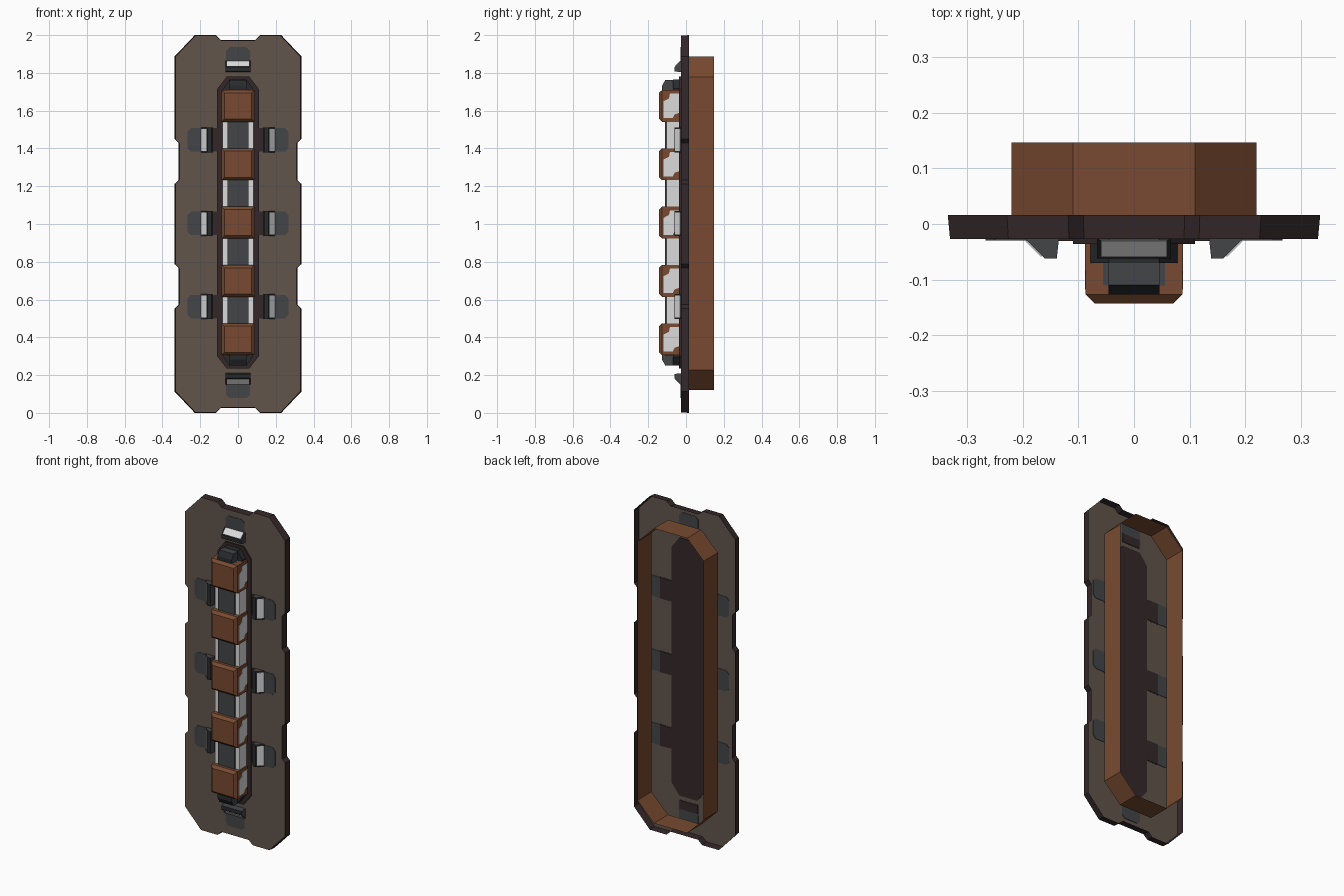
import bpy, bmesh

if "Cube" in bpy.data.objects:
    bpy.data.objects.remove(bpy.data.objects["Cube"])

def mat(name, rgb):
    m = bpy.data.materials.new(name)
    lin = [c / 12.92 if c <= 0.04045 else ((c + 0.055) / 1.055) ** 2.4 for c in rgb]
    m.diffuse_color = (*lin, 1)
    m.use_nodes = True
    m.node_tree.nodes["Principled BSDF"].inputs["Base Color"].default_value = m.diffuse_color
    return m

TAUPE = mat("taupe metal", (0.38, 0.33, 0.295))
DARK = mat("dark purple brown", (0.205, 0.155, 0.16))
BROWN = mat("rust brown", (0.47, 0.29, 0.19))
GRAY = mat("slate gray", (0.265, 0.268, 0.28))
BLACK = mat("charcoal", (0.16, 0.165, 0.175))
WHITE = mat("lamp white", (0.86, 0.86, 0.86))

def loft(name, rings, mats, axis="y", caps=(True, True), rule=None):
    """Join rings [(position, [(u, v)...])...] stacked along an axis."""
    bm = bmesh.new()
    put = {"y": lambda p, u, v: (u, p, v), "x": lambda p, u, v: (p, u, v),
           "z": lambda p, u, v: (u, v, p)}[axis]
    loops = [[bm.verts.new(put(p, u, v)) for u, v in pts] for p, pts in rings]
    n = len(loops[0])
    for a, b in zip(loops, loops[1:]):
        for i in range(n):
            j = (i + 1) % n
            bm.faces.new((a[i], a[j], b[j], b[i]))
    if caps[0]:
        bm.faces.new(loops[0][::-1])
    if caps[1]:
        bm.faces.new(loops[-1])
    bmesh.ops.recalc_face_normals(bm, faces=bm.faces[:])
    if rule:
        for f in bm.faces:
            f.material_index = rule(f)
    me = bpy.data.meshes.new(name)
    bm.to_mesh(me)
    bm.free()
    for m in mats:
        me.materials.append(m)
    ob = bpy.data.objects.new(name, me)
    bpy.context.collection.objects.link(ob)
    return ob

def prism(name, pts, a, b, m, axis="y"):
    return loft(name, [(a, pts), (b, pts)], [m], axis)

def rect(x0, x1, z0, z1):
    return [(x0, z0), (x1, z0), (x1, z1), (x0, z1)]

def octagon(w, z0, z1, cx, cz):
    return [(w, z0 + cz), (w, z1 - cz), (w - cx, z1), (cx - w, z1),
            (-w, z1 - cz), (-w, z0 + cz), (cx - w, z0), (w - cx, z0)]

# Notched wall plate: a sheet with a rim turned back, open behind
right = [(0.09, 0.025), (0.117, 0), (0.226, 0), (0.331, 0.112),
         (0.331, 0.553), (0.311, 0.573), (0.311, 0.767), (0.331, 0.787),
         (0.331, 1.213), (0.311, 1.233), (0.311, 1.43), (0.331, 1.45),
         (0.331, 1.888), (0.226, 2), (0.117, 2), (0.09, 1.975)]
outline = right + [(-x, z) for x, z in reversed(right)]
inner = [(x, 1 + (z - 1) * 0.997) for x, z in outline]
loft("wall_plate", [(-0.027, inner), (0.016, [(x * 1.012, z) for x, z in outline])],
     [TAUPE, DARK], caps=(True, False), rule=lambda f: 0 if abs(f.normal.y) > 0.9 else 1)

# Rear octagonal collar, open tube
ring = octagon(0.22, 0.12, 1.887, 0.11, 0.108)
loft("rear_collar", [(0.012, ring), (0.147, ring)], [BROWN], caps=(False, False))

# Dark lamp bed, seen from both sides of the plate
prism("lamp_bed", octagon(0.11, 0.235, 1.78, 0.05, 0.065), -0.036, -0.022, DARK)

# Lamp body: white diffuser with gray spine
prism("diffuser", rect(-0.081, 0.081, 0.31, 1.70), -0.103, -0.03, WHITE)
prism("lamp_spine", rect(-0.056, 0.056, 0.30, 1.71), -0.111, -0.03, GRAY)

# End caps, mirrored about mid height
for label, s in (("top", 1), ("bottom", -1)):
    z = lambda h: 1.007 + s * h
    prism(label + "_cap_base", [(-0.078, z(0.69)), (0.078, z(0.69)), (0.078, z(0.71)),
          (0.045, z(0.757)), (-0.045, z(0.757)), (-0.078, z(0.71))], -0.07, -0.03, BLACK)
    loft(label + "_cap", [(x, [(-0.03, z(0.68)), (-0.03, z(0.755)), (-0.11, z(0.755)),
         (-0.127, z(0.725)), (-0.127, z(0.68))]) for x in (-0.046, 0.046)],
         [GRAY, BLACK], "x", rule=lambda f: 1 if f.normal.y < -0.5 else 0)

# Five chamfered brown bands with worn white side panels
for i in range(5):
    c = 0.39 + 0.3088 * i
    big = rect(-0.087, 0.087, c - 0.084, c + 0.084)
    small = rect(-0.071, 0.071, c - 0.069, c + 0.069)
    loft(f"band_{i + 1}", [(-0.03, big), (-0.127, big), (-0.143, small)], [BROWN])
    panel = [(-0.118, c - 0.065), (-0.07, c - 0.065), (-0.06, c - 0.045), (-0.03, c - 0.035),
             (-0.03, c + 0.065), (-0.085, c + 0.065), (-0.09, c + 0.04), (-0.118, c + 0.025)]
    for side in (-1, 1):
        prism(f"band_panel_{i + 1}", panel, side * 0.084, side * 0.0885, WHITE, "x")

def clip(name, to_world, half):
    """Wedge clip; u points away from the lamp, t runs along the clip."""
    def place(ob):
        for v in ob.data.vertices:
            v.co = to_world(*v.co)
        bm = bmesh.new()
        bm.from_mesh(ob.data)
        bmesh.ops.recalc_face_normals(bm, faces=bm.faces[:])
        bm.to_mesh(ob.data)
        bm.free()
    # wedge body, with charcoal front and lamp-side faces
    wedge = [(0.0, -0.026), (0.004, -0.062), (0.026, -0.062), (0.062, -0.026)]
    place(loft(name + "_wedge", [(-half, wedge), (half, wedge)], [GRAY, BLACK], "z",
               rule=lambda f: 1 if f.normal.y < -0.5 else 0))
    # white lens on the slope
    lens = [(0.031, -0.056), (0.032, -0.059), (0.060, -0.031), (0.058, -0.029)]
    place(prism(name + "_lens", lens, -half + 0.008, half - 0.008, WHITE, "z"))
    # flat gray patch, visible through the sheet
    h = half - 0.004
    patch = [(0.055, -h), (0.115, -h), (0.132, -h + 0.018), (0.132, h - 0.018),
             (0.115, h), (0.055, h)]
    place(loft(name + "_patch", [(-0.0295, [(u, t) for u, t in patch]),
                                 (-0.0245, [(u, t) for u, t in patch])],
               [GRAY], "y"))

# loft axis "z" gives (u, y, t); axis "y" also gives (u, y, t)
for s, label in ((-1, "left"), (1, "right")):
    for k, zc in enumerate((0.563, 1.003, 1.445)):
        clip(f"{label}_clip_{k + 1}",
             lambda u, y, t, s=s, zc=zc: (s * (0.135 + u), y, zc + t), 0.066)
        # dark tab joining clip and bed, and dark backing behind the wedge
        prism(f"{label}_tab_{k + 1}", rect(*sorted((s * 0.10, s * 0.19)), zc - 0.062, zc + 0.062),
              -0.031, -0.0235, DARK)
for s, label in ((1, "top"), (-1, "bottom")):
    clip(label + "_clip", lambda u, y, t, s=s: (t, y, 1.007 + s * (0.797 + u)), 0.067)
    prism(label + "_tab", rect(-0.06, 0.06, *sorted((1.007 + s * 0.80, 1.007 + s * 0.852))),
          -0.031, -0.0235, DARK)
